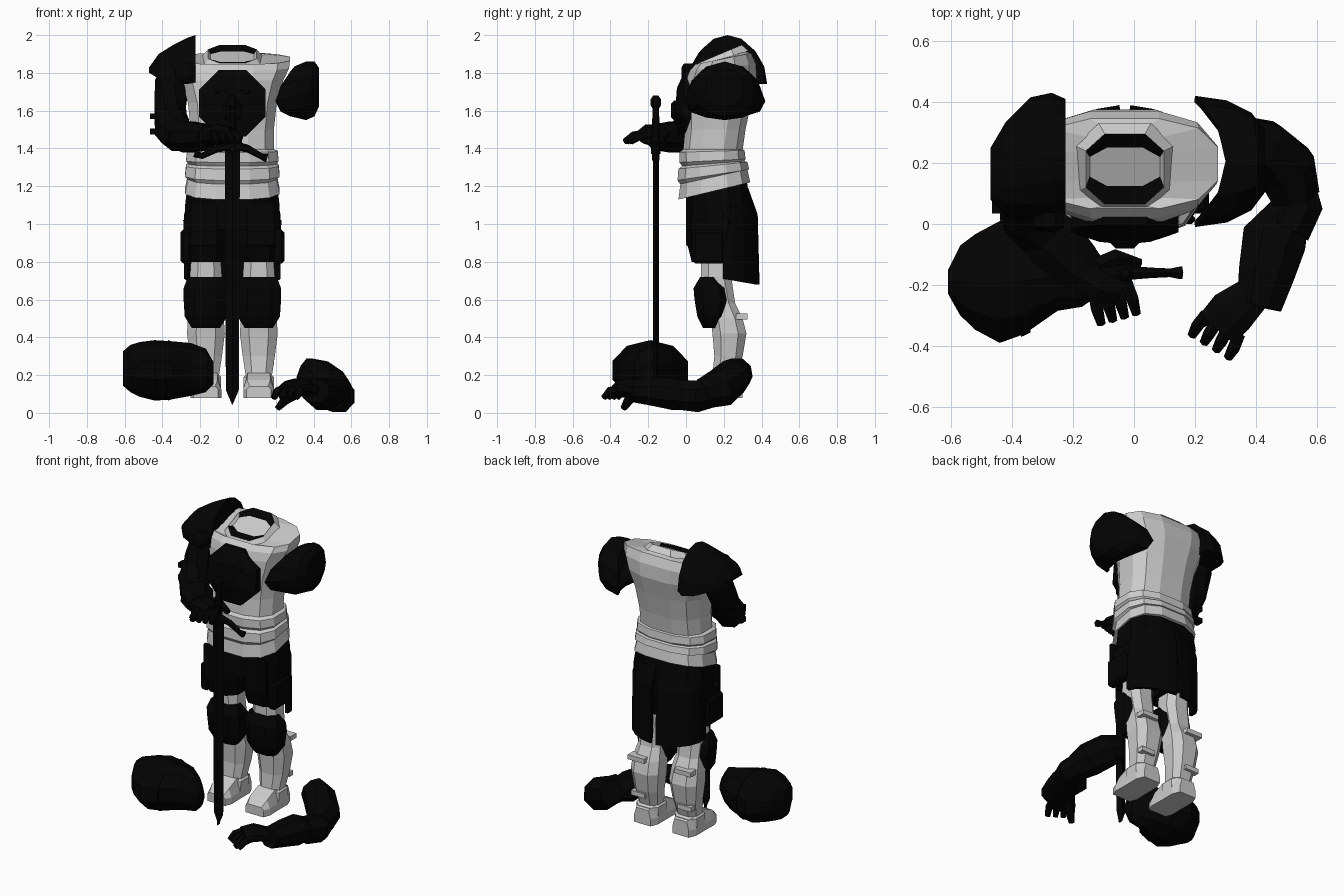
import bpy, bmesh
from math import sin, cos, pi, copysign
from mathutils import Vector

if bpy.data.objects.get("Cube"):
    bpy.data.objects.remove(bpy.data.objects["Cube"])


def material(name, value):
    m = bpy.data.materials.new(name)
    m.use_nodes = True
    m.diffuse_color = (value, value, value, 1)
    m.node_tree.nodes["Principled BSDF"].inputs["Base Color"].default_value = (value, value, value, 1)
    return m


GREY = material("light_grey_plate", 0.6)
BLACK = material("black_iron", 0.001)
CX = -0.03  # body centre line


def loft(name, rings, mat, closed=True, thick=0):
    """Skin a list of equal-length rings; open sheets are given thickness."""
    bm = bmesh.new()
    rows = [[bm.verts.new(p) for p in r] for r in rings]
    n = len(rows[0])
    for a, b in zip(rows, rows[1:]):
        for i in range(n if closed else n - 1):
            j = (i + 1) % n
            bm.faces.new((a[i], a[j], b[j], b[i]))
    if closed:
        bm.faces.new(rows[-1])
        if not thick:
            bm.faces.new(rows[0])
    bmesh.ops.recalc_face_normals(bm, faces=bm.faces)
    me = bpy.data.meshes.new(name)
    bm.to_mesh(me)
    bm.free()
    me.materials.append(mat)
    ob = bpy.data.objects.new(name, me)
    bpy.context.collection.objects.link(ob)
    if thick:
        mod = ob.modifiers.new("thickness", "SOLIDIFY")
        mod.thickness = thick
    return ob


def level(z, rx, y0, y1, tilt=0, cx=CX, n=12, p=0.75):
    """Horizontal rounded ring, optionally rising toward the back."""
    ym, ry, k = (y0 + y1) / 2, (y1 - y0) / 2, cos(pi / n) ** -p
    pts = []
    for i in range(n):
        a = (i + 0.5) * 2 * pi / n
        c, s = (copysign(abs(v) ** p, v) * k for v in (cos(a), sin(a)))
        pts.append(Vector((cx + rx * c, ym + ry * s, z + tilt * ry * s)))
    return pts


def tube(name, path, radii, mat=BLACK, n=8, flat=1):
    """Faceted tube along a path with a radius for each point."""
    path = [Vector(p) for p in path]
    rings = []
    for i, p in enumerate(path):
        t = (path[min(i + 1, len(path) - 1)] - path[max(i - 1, 0)]).normalized()
        side = t.cross(Vector((0, 0, 1)))
        if side.length < 0.1:
            side = Vector((1, 0, 0))
        side.normalize()
        up = side.cross(t)
        rings.append([p + radii[i] * (side * cos(a) + up * sin(a) * flat)
                      for a in ((k + 0.5) * 2 * pi / n for k in range(n))])
    return loft(name, rings, mat)


def box(name, c, size, mat=BLACK, bevel=0.0):
    x, y, z = (Vector(size) / 2)
    rings = [[Vector(c) + Vector((sx * x, sy * y, h)) for sx, sy in ((-1, -1), (1, -1), (1, 1), (-1, 1))]
             for h in (-z, z)]
    ob = loft(name, rings, mat)
    if bevel:
        mod = ob.modifiers.new("edge", "BEVEL")
        mod.width, mod.segments = bevel, 1
    return ob


def fingers(prefix, base, tip, spread, r=0.023):
    base, tip, spread = Vector(base), Vector(tip), Vector(spread)
    for i in range(4):
        o = spread * (i - 1.5)
        bend = base.lerp(tip, 0.55) + o * 1.1 + Vector((0, 0, 0.015))
        tube(f"{prefix}_finger_{i + 1}", [base + o, bend, tip + o * 1.1], [r, r, r * 0.7], n=6)


# Cuirass with stepped waist bands
loft("cuirass", [level(*s) for s in (
    (1.175, .25, -.04, .34, .24), (1.25, .235, -.03, .325, .22), (1.26, .25, -.045, .335, .15),
    (1.31, .245, -.04, .325, .1), (1.32, .23, -.02, .31, .08), (1.335, .245, -.035, .315, .05),
    (1.385, .24, -.035, .31, .03), (1.395, .22, -.015, .3), (1.5, .22, -.005, .315),
    (1.64, .235, -.005, .345), (1.76, .27, 0, .375), (1.83, .3, .02, .37, .1),
    (1.875, .305, .05, .345, .2), (1.87, .15, .06, .31, .35))], GREY)

# Collar with a recessed dark lining at the front and back of the rim
collar = loft("collar", [level(*s, n=8) for s in (
    (1.85, .165, .03, .33, .45), (1.9, .128, .065, .295, .42), (1.885, .115, .125, .25, .45))], GREY)
collar.data.materials.append(BLACK)
for f in collar.data.polygons:
    y = f.center.y
    if f.normal.z > 0.1 and abs(f.center.x - CX) < 0.1 and (.07 < y < .14 or .24 < y < .285):
        f.material_index = 1

# Chest emblem: stepped octagon leaning with the chest, with a muzzle and brow
loft("chest_emblem", [[Vector((CX + r * cos(a), y + .1 * r * sin(a), 1.64 + r * sin(a)))
                       for a in ((k + .5) * pi / 4 for k in range(8))]
                      for y, r in ((.08, .19), (-.02, .19), (-.035, .15), (-.055, .09))], BLACK)
box("emblem_muzzle", (CX, -.055, 1.6), (.1, .05, .11), bevel=.02)
for s in (-1, 1):
    box("emblem_brow", (CX + s * .06, -.035, 1.7), (.07, .03, .035), bevel=.01)

# Pelvis wrap
loft("hip_wrap", [level(*s) for s in (
    (1.22, .235, 0, .32, .15), (1.1, .25, 0, .34), (.97, .25, .005, .33))], BLACK)

for s, side in ((-1, "right"), (1, "left")):
    cx = CX + s * .14

    # Thigh, hip plates and rear skirt
    loft(f"{side}_thigh", [level(z, rx, y0, y1, 0, cx, 8) for z, rx, y0, y1 in (
        (1.02, .12, 0, .3), (.9, .115, .005, .27), (.8, .11, .03, .25))], BLACK)
    box(f"{side}_hip_plate", (CX + s * .245, .12, .88), (.06, .17, .18), bevel=.015)
    box(f"{side}_front_tasset", (CX + s * .15, .015, 1.0), (.16, .03, .24), bevel=.01)
    sheet = []
    for z, rx, ry in ((1.19, .225, .13), (1.05, .255, .18), (.71, .255, .19)):
        sheet.append([Vector((CX + s * rx * cos(a), .2 + ry * sin(a), z - (.03 * sin(a) if z < 1 else 0)))
                      for a in (k * 1.5 / 5 for k in range(6))])
    loft(f"{side}_rear_skirt", sheet, BLACK, closed=False, thick=.02)

    # Lower leg with greave bands
    loft(f"{side}_greave", [level(z, rx, y0, y1, 0, cx, 8) for z, rx, y0, y1 in (
        (.86, .075, .08, .25), (.72, .085, .08, .24), (.58, .08, .12, .26), (.5, .095, .13, .3),
        (.42, .1, .14, .32), (.3, .085, .15, .3), (.2, .07, .14, .27), (.19, .08, .12, .285),
        (.13, .08, .11, .285), (.09, .075, .11, .28))], GREY)
    box(f"{side}_calf_strap", (cx + s * .03, .295, .51), (.12, .06, .03), GREY)
    box(f"{side}_ankle_strap", (cx + s * .03, .285, .27), (.1, .04, .03), GREY)

    # Knee guard
    loft(f"{side}_knee_guard", [level(z, rx, y0, y1, 0, cx, 8) for z, rx, y0, y1 in (
        (.45, .075, .09, .17), (.51, .112, .06, .21), (.6, .118, .045, .23),
        (.66, .118, .04, .22), (.72, .095, .075, .16))], BLACK)

    # Foot, lofted from heel to toe
    loft(f"{side}_foot", [[Vector((cx + x * w, y, z)) for x, z in
                           ((-1, .08), (1, .08), (1, .125), (.75, h), (-.75, h), (-1, .125))]
                          for y, w, h in ((.3, .06, .18), (.25, .08, .2), (.14, .08, .21),
                                          (.06, .082, .175), (.015, .065, .14))], GREY)

# Right shoulder guard: half dome, narrowing outward
loft("right_shoulder_guard", [[Vector((x, yc + hy * cos(a), z0 + (z1 - z0) * max(0, sin(a))))
                               for a in (k * pi / 8 for k in range(9))]
                              for x, yc, hy, z0, z1 in (
                                  (-.225, .22, .19, 1.75, 2.0), (-.27, .22, .21, 1.74, 1.985),
                                  (-.34, .21, .205, 1.75, 1.95), (-.42, .18, .155, 1.77, 1.9),
                                  (-.47, .165, .085, 1.8, 1.83))], BLACK)
tube("shoulder_rivet", [(-.28, .05, 1.8), (-.28, -.01, 1.8), (-.28, -.025, 1.8)], [.055, .055, .03])

# Left shoulder guard: hollow shell facing the body, its horns drooping
loft("left_shoulder_guard", [[Vector((x - .1 * bow * cos(a) ** 2, .205 + ry * cos(a),
                                      zc + rz * sin(a) - .05 * bow * cos(a) ** 2))
                              for a in (k * pi / 6 for k in range(12))]
                             for x, ry, rz, zc, bow in ((.3, .215, .135, 1.7, 1), (.36, .2, .155, 1.705, .55),
                                                        (.405, .16, .145, 1.715, .2), (.43, .1, .1, 1.725, 0))],
     BLACK, thick=.02)

# Right arm reaching to the sword
tube("right_upper_arm", [(-.33, .2, 1.82), (-.35, .17, 1.75), (-.36, .11, 1.62), (-.35, .06, 1.52)],
     [.075, .09, .09, .085])
tube("right_elbow_guard", [(-.36, .1, 1.58), (-.345, .03, 1.5), (-.3, -.03, 1.46)], [.085, .1, .09])
tube("right_forearm", [(-.34, .02, 1.47), (-.26, -.06, 1.46), (-.19, -.13, 1.46), (-.16, -.16, 1.46)],
     [.08, .105, .09, .08], flat=.85)
tube("right_palm", [(-.17, -.15, 1.46), (-.1, -.19, 1.475), (-.04, -.21, 1.47)], [.07, .075, .06], flat=.75)
fingers("right", (-.08, -.2, 1.475), (-.05, -.31, 1.435), (.035, .01, 0))
tube("right_thumb", [(-.12, -.14, 1.49), (-.06, -.11, 1.48), (.02, -.13, 1.45)], [.035, .03, .018], n=6)
for z in (1.57, 1.49):
    box("arm_strap", (-.43, .06, z), (.07, .05, .03))

# Sword
loft("sword_blade", [[Vector((CX + x * w, -.16 + y, z)) for x, y in ((-1, 0), (0, -.016), (1, 0), (0, .016))]
                     for z, w in ((.045, .002), (.12, .034), (.7, .038), (1.4, .04))], BLACK)
tube("sword_grip", [(CX, -.16, 1.37), (CX, -.16, 1.5), (CX, -.16, 1.63)], [.028, .022, .018])
tube("sword_pommel", [(CX, -.16, z) for z in (1.61, 1.63, 1.66, 1.68)], [.018, .03, .03, .015])
tube("sword_crossguard", [(CX + x, -.16, z) for x, z in (
    (-.2, 1.375), (-.16, 1.36), (-.08, 1.4), (0, 1.415), (.08, 1.4), (.15, 1.36), (.185, 1.35))],
    [.022, .016, .02, .028, .02, .016, .024], n=6)

# Fallen helmet lying on its side, face end tapering
loft("helmet", [[Vector((x, y + ry * cos(a), z + rz * sin(a))) for a in ((k + .5) * pi / 5 for k in range(10))]
                for x, y, z, ry, rz in ((-.61, -.19, .235, .04, .09), (-.57, -.185, .235, .12, .125),
                                        (-.52, -.19, .23, .165, .145), (-.44, -.19, .225, .21, .16),
                                        (-.36, -.185, .225, .185, .155), (-.25, -.175, .23, .115, .14),
                                        (-.17, -.2, .225, .075, .115), (-.13, -.205, .21, .04, .06))], BLACK)
loft("helmet_band", [[Vector((x, y + r * cos(a), .225 + r * .82 * sin(a)))
                      for a in ((k + .5) * pi / 5 for k in range(10))]
                     for x, y, r in ((-.37, -.185, .195), (-.34, -.182, .183))], BLACK)

# Fallen left arm with a broad gauntlet cuff
tube("fallen_upper_arm", [(.35, .28, .22), (.42, .25, .19), (.5, .18, .13), (.53, .09, .1)],
     [.08, .1, .105, .085])
tube("fallen_elbow_guard", [(.52, .14, .1), (.535, .06, .088), (.5, -.02, .095)], [.075, .09, .085])
tube("fallen_forearm", [(.51, .04, .09), (.46, -.05, .1), (.435, -.16, .11), (.41, -.27, .115)],
     [.075, .115, .1, .08], flat=.8)
tube("fallen_palm", [(.39, -.23, .12), (.32, -.29, .135), (.275, -.34, .125)], [.065, .085, .08], flat=.6)
fingers("fallen", (.29, -.33, .125), (.25, -.4, .08), (.036, -.022, 0))
tube("fallen_thumb", [(.31, -.27, .11), (.25, -.3, .07), (.21, -.33, .025)], [.035, .028, .018], n=6)
